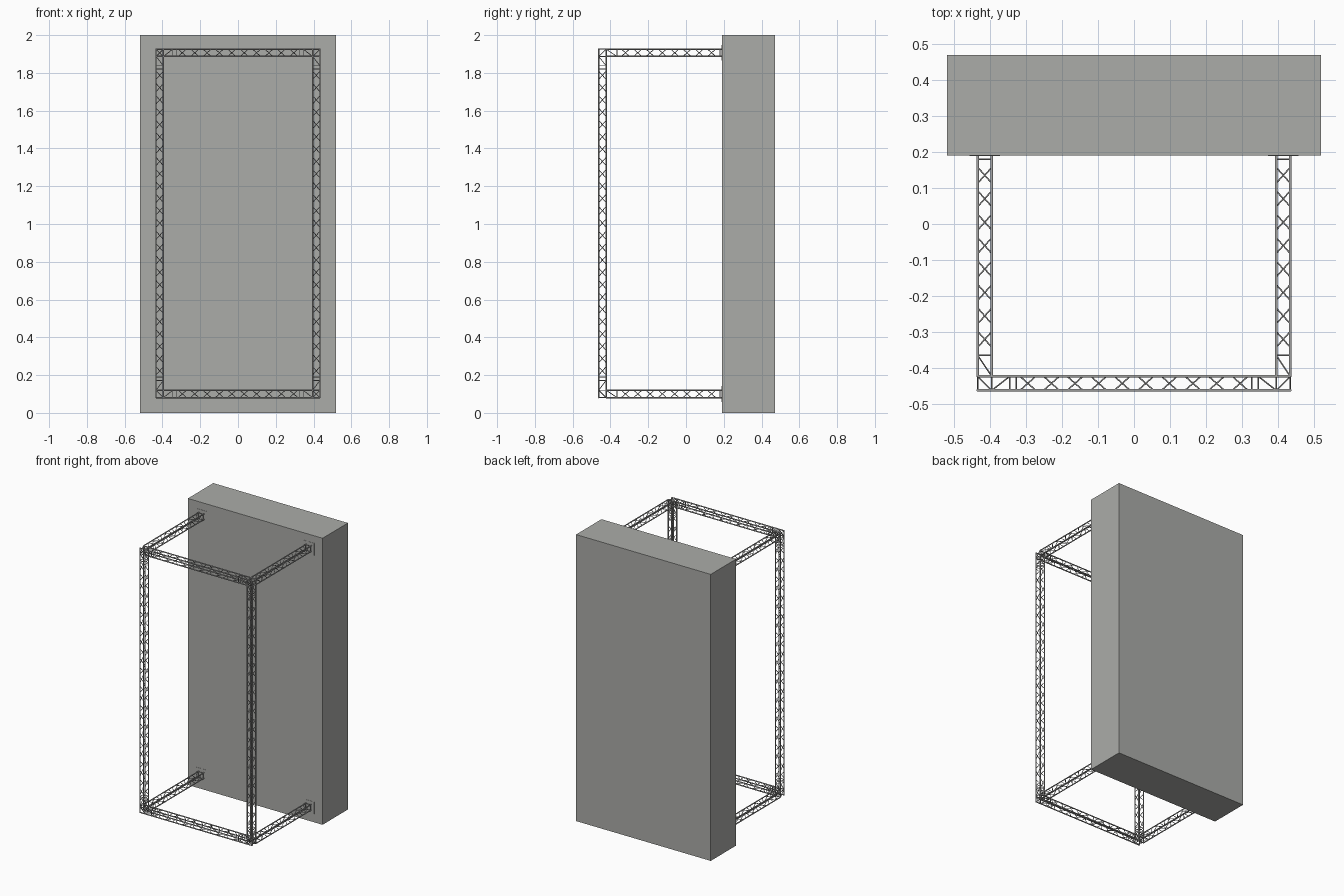
import bpy, bmesh
from mathutils import Vector

if "Cube" in bpy.data.objects:
    bpy.data.objects.remove(bpy.data.objects["Cube"])

def material(name, rgb):
    m = bpy.data.materials.new(name)
    m.diffuse_color = (*rgb, 1)
    m.use_nodes = True
    m.node_tree.nodes["Principled BSDF"].inputs["Base Color"].default_value = m.diffuse_color
    return m

GREY = material("panel grey", (0.407, 0.414, 0.395))
STEEL = material("truss steel", (0.39, 0.39, 0.385))

def finish(name, bm, mat, smooth=False):
    me = bpy.data.meshes.new(name)
    bm.to_mesh(me)
    bm.free()
    me.materials.append(mat)
    ob = bpy.data.objects.new(name, me)
    bpy.context.collection.objects.link(ob)
    if smooth:
        bpy.ops.object.select_all(action='DESELECT')
        ob.select_set(True)
        bpy.context.view_layer.objects.active = ob
        bpy.ops.object.shade_smooth_by_angle(angle=1.1)
    return ob

def box(name, lo, hi, mat):
    bm = bmesh.new()
    bmesh.ops.create_cube(bm, size=1)
    for v in bm.verts:
        v.co = Vector([(lo[i] + hi[i]) / 2 + v.co[i] * (hi[i] - lo[i]) for i in range(3)])
    return finish(name, bm, mat)

def rod(bm, a, b, r, n=8):
    a, b = Vector(a), Vector(b)
    d = b - a
    mat = d.to_track_quat('Z', 'Y').to_matrix().to_4x4()
    mat.translation = (a + b) / 2
    bmesh.ops.create_cone(bm, cap_ends=True, segments=n, radius1=r, radius2=r,
                          depth=d.length, matrix=mat)

H = 0.0195            # half spacing of the four chords
R, B = 0.0038, 0.002  # chord and brace radii
RING = [(-H, -H), (H, -H), (H, H), (-H, H)]

def truss(name, axis, centre, start, end, lace0, lace1, panels, rings):
    """Square lattice beam: four chords, crossed lacing and square rings."""
    bm = bmesh.new()
    u, w = [i for i in range(3) if i != axis]

    def pt(t, c):
        p = list(centre)
        p[axis] = t
        p[u] += c[0]
        p[w] += c[1]
        return p

    for c in RING:
        rod(bm, pt(start, c), pt(end, c), R, 12)
    step = (lace1 - lace0) / panels
    for k in range(4):
        c, d = RING[k], RING[(k + 1) % 4]
        for t in rings:
            rod(bm, pt(t, c), pt(t, d), B)
        # going round the ring, opposite faces cross in the side view
        for i in range(panels):
            p, q = (c, d) if i % 2 else (d, c)
            m = lace0 + (i + 0.5) * step
            rod(bm, pt(m - 0.022, p), pt(m + 0.022, q), B)
        # two diagonals in each corner piece
        p, q = (d, c) if k < 2 else (c, d)
        for s0, s1 in ((start, rings[0]), (end, rings[-1])):
            if abs(s1 - s0) > 0.03:
                m = s0 + (2 * H if s1 > s0 else -2 * H)
                if abs(s1 - s0) > 3 * H:
                    rod(bm, pt(s0, p), pt(m, q), B)
                    rod(bm, pt(m, c), pt(m, d), B)
                    rod(bm, pt(m, q), pt(s1, p), B)
                else:
                    rod(bm, pt(s0, p), pt(s1, q), B)
    return finish(name, bm, STEEL, True)

# Large slab at the back
box("back_slab", (-0.52, 0.19, 0), (0.52, 0.47, 2), GREY)

X, Y, ZB, ZT = 0.4145, -0.4425, 0.1005, 1.9065   # truss centre lines

# Upright posts
for side, s in (("left", -1), ("right", 1)):
    truss(side + "_post", 2, (s * X, Y, 0), ZB - H, ZT + H, 0.19, 1.82, 25,
          (0.172, 0.19, 1.82, 1.838))

for level, z in (("lower", ZB), ("upper", ZT)):
    # Cross bars
    truss(level + "_cross_bar", 0, (0, Y, z), -X - H, X + H, -0.3275, 0.3275, 10,
          (-0.345, -0.3275, 0.3275, 0.345))
    for side, s in (("left", -1), ("right", 1)):
        # Arms running back to the slab, with thin mounting plates
        truss(f"{level}_{side}_arm", 1, (s * X, 0, z), Y + H, 0.19, -0.353, 0.168, 8,
              (-0.365, 0.18))
        box(f"{level}_{side}_plate", (s * X - 0.042, 0.1885, z - 0.042),
            (s * X + 0.042, 0.191, z + 0.042), GREY)
